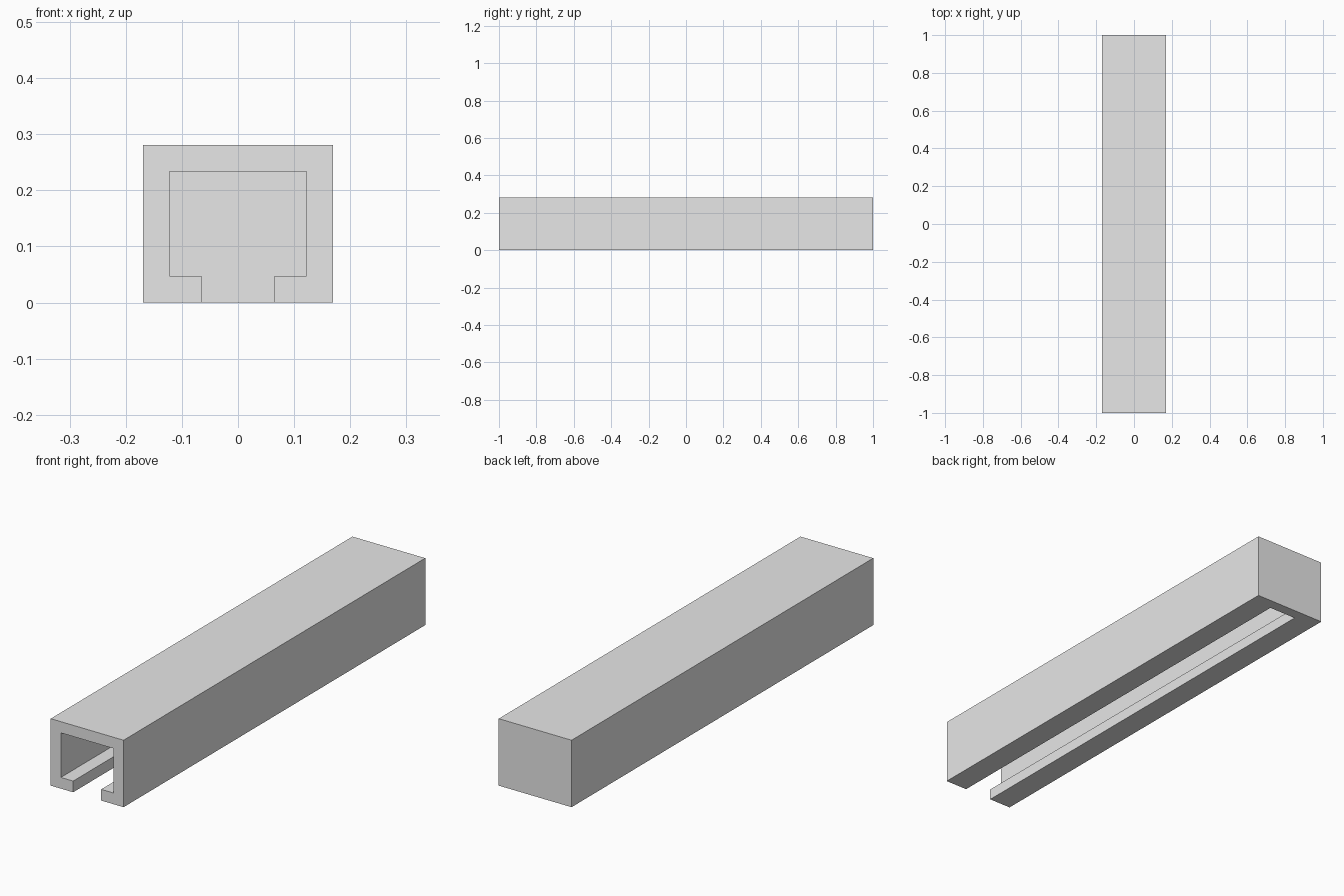
import bpy
import bmesh

default = bpy.data.objects.get("Cube")
if default:
    bpy.data.objects.remove(default, do_unlink=True)

HALF_W, HEIGHT, HALF_L = 0.169, 0.281, 1.0
WALL, SLOT = 0.047, 0.065
INNER = HALF_W - WALL


def extrude_profile(name, half_profile, y0, y1):
    """Mirror a half outline (x, z) across x = 0 and extrude it along y."""
    outline = half_profile + [(-x, z) for x, z in reversed(half_profile)]
    bm = bmesh.new()
    face = bm.faces.new([bm.verts.new((x, y0, z)) for x, z in outline])
    result = bmesh.ops.extrude_face_region(bm, geom=[face])
    verts = [v for v in result["geom"] if isinstance(v, bmesh.types.BMVert)]
    bmesh.ops.translate(bm, verts=verts, vec=(0, y1 - y0, 0))
    bmesh.ops.recalc_face_normals(bm, faces=bm.faces)
    mesh = bpy.data.meshes.new(name)
    bm.to_mesh(mesh)
    bm.free()
    obj = bpy.data.objects.new(name, mesh)
    bpy.context.scene.collection.objects.link(obj)
    return obj


# Plain grey
grey = bpy.data.materials.new("light_grey")
grey.use_nodes = True
color = (0.8, 0.8, 0.8, 1)
grey.diffuse_color = color
grey.node_tree.nodes["Principled BSDF"].inputs["Base Color"].default_value = color

# Rail body, closed at the back
rail = extrude_profile("slotted_rail", [(HALF_W, 0), (HALF_W, HEIGHT)], -HALF_L, HALF_L)
rail.data.materials.append(grey)

# T-shaped channel, open at the front and along the underside
cutter = extrude_profile(
    "channel_cutter",
    [(SLOT, -0.1), (SLOT, WALL), (INNER, WALL), (INNER, HEIGHT - WALL)],
    -HALF_L - 0.1, HALF_L - WALL)
cutter.data.materials.append(grey)
cutter.hide_render = True

cut = rail.modifiers.new("channel", "BOOLEAN")
cut.operation = "DIFFERENCE"
cut.solver = "EXACT"
cut.object = cutter
bpy.context.view_layer.objects.active = rail
bpy.ops.object.modifier_apply(modifier=cut.name)
bpy.data.objects.remove(cutter, do_unlink=True)
